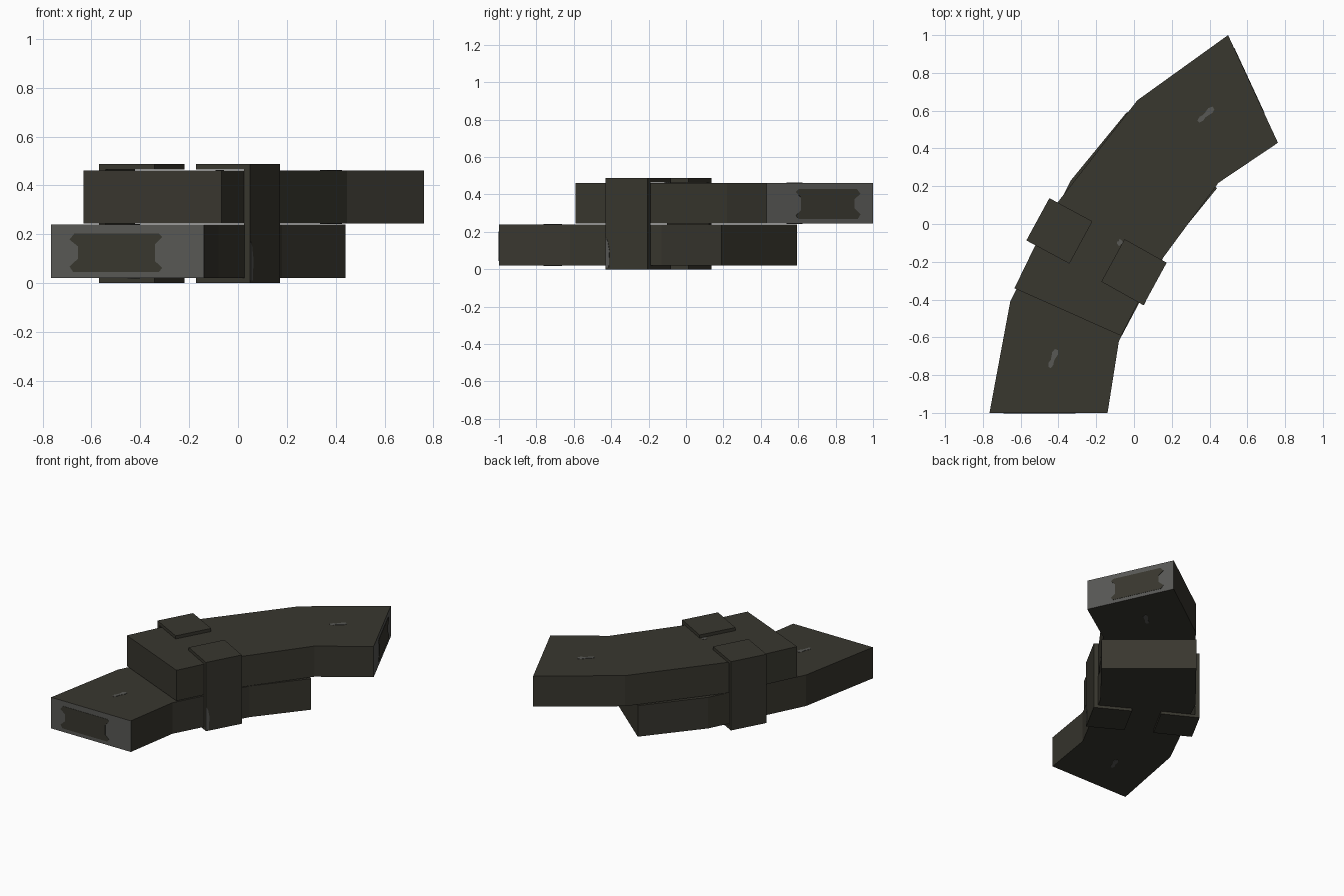
import bpy, bmesh, math
from mathutils import Vector

if "Cube" in bpy.data.objects:
    bpy.data.objects.remove(bpy.data.objects["Cube"])


def material(name, rgb):
    m = bpy.data.materials.new(name)
    m.diffuse_color = (*rgb, 1)
    m.use_nodes = True
    m.node_tree.nodes["Principled BSDF"].inputs["Base Color"].default_value = m.diffuse_color
    return m


DARK = material("dark olive", (0.040, 0.038, 0.028))
GREY = material("worn grey", (0.098, 0.098, 0.091))


def prism(name, pts, extrude, mats):
    """Solid made by extruding a closed 3D polygon along a vector."""
    bm = bmesh.new()
    face = bm.faces.new([bm.verts.new(p) for p in pts])
    ext = bmesh.ops.extrude_face_region(bm, geom=[face])
    bmesh.ops.translate(bm, vec=extrude,
                        verts=[v for v in ext["geom"] if isinstance(v, bmesh.types.BMVert)])
    bmesh.ops.recalc_face_normals(bm, faces=bm.faces)
    me = bpy.data.meshes.new(name)
    bm.to_mesh(me)
    bm.free()
    ob = bpy.data.objects.new(name, me)
    bpy.context.collection.objects.link(ob)
    for m in mats:
        me.materials.append(m)
    return ob


# dark patch on the worn ends: distance from outer corner, height
PATCH = [(.095, .183), (.44, .183), (.455, .168), (.425, .138), (.425, .07), (.455, .042),
         (.44, .025), (.09, .025), (.075, .048), (.11, .08), (.11, .13), (.075, .158)]
# half outline of a small worn streak: along, half width
STREAK = [(0, .007), (.2, .014), (.4, .009), (.6, .012), (.8, .017), (1, .009)]


def streak(name, a, b, z, up):
    a, b = Vector((*a, z)), Vector((*b, z))
    side = Vector((0, 0, 1)).cross(b - a).normalized()
    pts = [a.lerp(b, t) + side * w for t, w in STREAK]
    pts += [a.lerp(b, t) - side * w for t, w in reversed(STREAK)]
    prism(name, pts, (0, 0, 0.002 * up), [GREY])


def curved_slab(label, outer, inner, z0, z1, mark):
    """Bent slab; first point of each side lies on the worn end."""
    pts = [Vector((x, y, z0)) for x, y in outer + inner[::-1]]
    ob = prism(label + "_curved_slab", pts, (0, 0, z1 - z0), [DARK, GREY])
    o, i = Vector((*outer[0], z0)), Vector((*inner[0], z0))
    along = (i - o).normalized()
    out = along.cross(Vector((0, 0, 1)))
    if out.dot(o - Vector((*outer[1], z0))) < 0:
        out = -out
    for p in ob.data.polygons:
        if p.normal.dot(out) > 0.99 and abs((p.center - o).dot(out)) < 0.01:
            p.material_index = 1
    prism(label + "_end_patch", [o + along * t + Vector((0, 0, h)) for t, h in PATCH],
          out * 0.002, [DARK])
    streak(label + "_top_streak", *mark, z1, 1)
    streak(label + "_bottom_streak", *mark, z0, -1)


# two overlapping slabs
curved_slab("lower",
            [(-.765, -1), (-.655, -.41), (-.335, .23), (-.037, .593)],
            [(-.14, -1), (-.08, -.62), (.18, -.13), (.44, .19)],
            .02, .24, ((-.447, -.76), (-.41, -.665)))
curved_slab("upper",
            [(.498, 1), (.018, .655), (-.425, .088), (-.633, -.34)],
            [(.762, .43), (.447, .218), (.119, -.226), (-.068, -.592)],
            .245, .462, ((.34, .542), (.42, .615)))


def clip(label, a, b, c, d):
    """C-shaped clamp: edge a-b is the outer wall, c-d the inner edge."""
    a, b, c, d = (Vector((*p, 0)) for p in (a, b, c, d))
    width = (d - a).length
    prof = [(0, 0), (width, 0), (width, .02), (.03, .02),
            (.03, .465), (width, .465), (width, .487), (0, .487)]
    inward = (d - a).normalized()
    prism(label + "_clip", [a + inward * t + Vector((0, 0, h)) for t, h in prof], b - a, [DARK])


clip("right", (.05, -.43), (.173, -.205), (-.05, -.08), (-.173, -.305))
clip("left", (-.57, -.087), (-.448, .137), (-.218, .012), (-.342, -.21))

# small worn spots on and beside the right clip
edge = Vector((.123, .225, 0)).normalized()
prism("clip_worn_spot", [Vector((.05, -.43, h)) + edge * t for t, h in
                         [(.001, .01), (.02, .01), (.024, .1), (.014, .15), (.001, .17)]],
      (.0018, -.001, 0), [GREY])
streak("slab_worn_spot", (-.087, -.108), (-.063, -.09), .462, 1)
